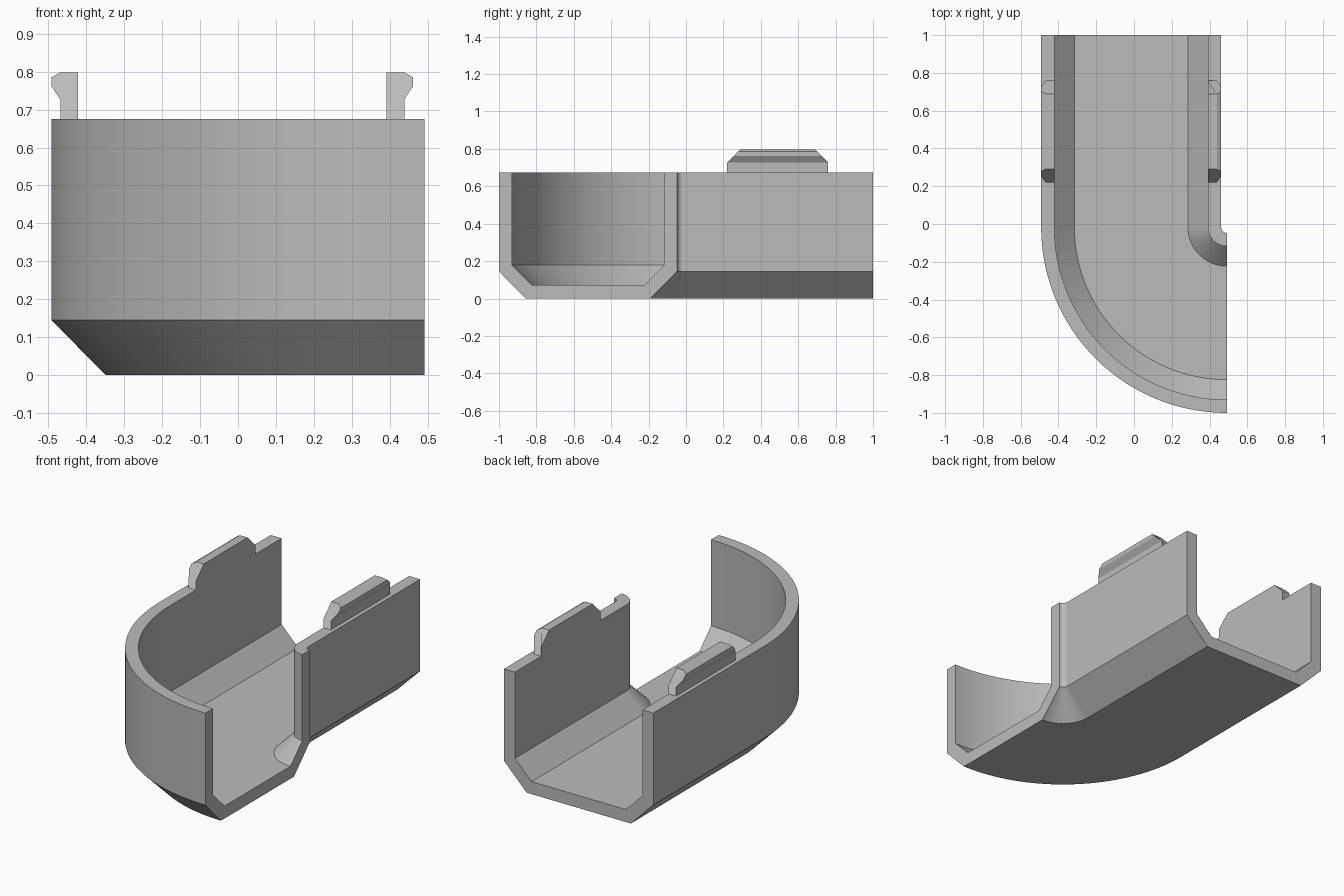
import bpy, bmesh, math

if "Cube" in bpy.data.objects:
    bpy.data.objects.remove(bpy.data.objects["Cube"])

grey = bpy.data.materials.new("light grey plastic")
grey.diffuse_color = (0.5, 0.5, 0.5, 1)
grey.use_nodes = True
grey.node_tree.nodes["Principled BSDF"].inputs["Base Color"].default_value = grey.diffuse_color

CX, CY = 0.4915, -0.017      # centre of the bend
R_OUT, R_IN = 0.983, 0.03    # outer faces of the two walls
TOP = 0.675
SEGS = 48


def loft(name, rings):
    """Skin closed rings of equal length and cap both ends."""
    bm = bmesh.new()
    loops = [[bm.verts.new(p) for p in ring] for ring in rings]
    n = len(loops[0])
    for a, b in zip(loops, loops[1:]):
        for i in range(n):
            j = (i + 1) % n
            bm.faces.new((a[i], a[j], b[j], b[i]))
    bm.faces.new(loops[0])
    bm.faces.new(loops[-1][::-1])
    bmesh.ops.recalc_face_normals(bm, faces=bm.faces)
    mesh = bpy.data.meshes.new(name)
    bm.to_mesh(mesh)
    bm.free()
    mesh.materials.append(grey)
    obj = bpy.data.objects.new(name, mesh)
    bpy.context.collection.objects.link(obj)
    bpy.ops.object.select_all(action='DESELECT')
    obj.select_set(True)
    bpy.context.view_layer.objects.active = obj
    bpy.ops.object.shade_smooth_by_angle(angle=math.radians(25))
    return obj


# Channel section as (distance from bend centre, height)
section = [
    (R_OUT, TOP), (R_OUT, 0.145), (0.84, 0), (0.175, 0), (R_IN, 0.145), (R_IN, TOP),
    (0.10, TOP), (0.10, 0.178), (0.206, 0.072), (0.807, 0.072), (0.913, 0.178), (0.913, TOP),
]

# Straight run followed by a quarter-turn bend
rings = [[(CX - r, 1.0, z) for r, z in section]]
for k in range(SEGS + 1):
    a = math.pi / 2 * k / SEGS
    rings.append([(CX - r * math.cos(a), CY - r * math.sin(a), z) for r, z in section])
loft("duct_channel", rings)

# Snap clips on the wall tops: barbed section with 45 degree sloped ends
clip = [(0.07, TOP), (0.023, TOP), (0.023, 0.727), (0, 0.762),
        (0, 0.785), (0.023, 0.798), (0.07, 0.798)]


def snap_clip(name, wall_x, inward):
    ends = []
    for y, s in ((0.22, 1), (0.76, -1)):
        ends.append([(wall_x + inward * d, y + s * max(0, z - 0.727), z) for d, z in clip])
    # The stem corner on the inner face keeps the lower end vertical
    for ring, (y, s) in zip(ends, ((0.22, 1), (0.76, -1))):
        ring.append((wall_x + inward * 0.07, y, 0.727))
    loft(name, ends)


snap_clip("left_clip", CX - R_OUT, 1)
snap_clip("right_clip", CX - R_IN, -1)
